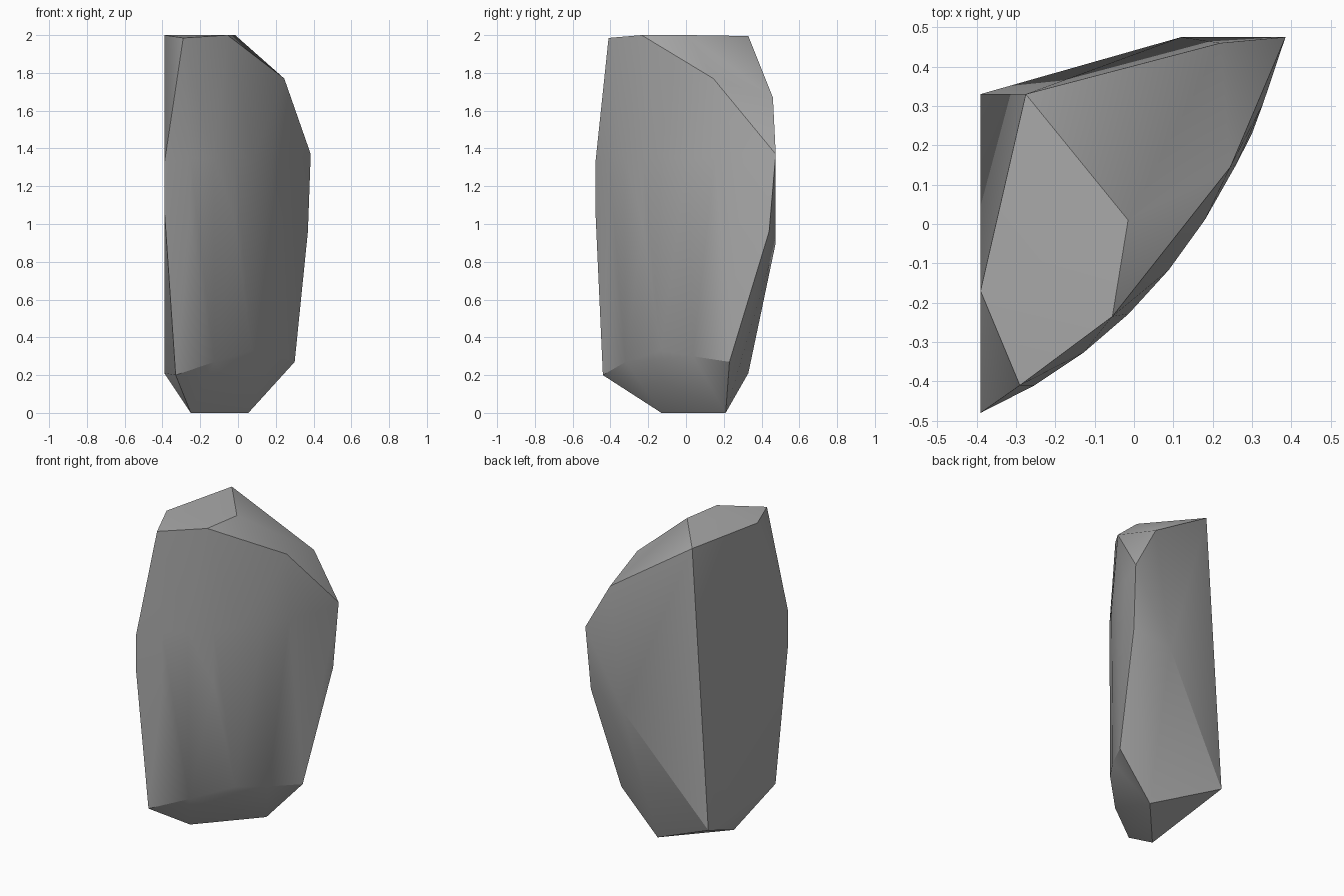
import bpy
import bmesh
import math
from mathutils import Vector

cube = bpy.data.objects.get("Cube")
if cube:
    bpy.data.objects.remove(cube, do_unlink=True)


def make_material(name, value):
    material = bpy.data.materials.new(name)
    material.use_nodes = True
    colour = (value, value, value, 1)
    material.diffuse_color = colour
    material.node_tree.nodes["Principled BSDF"].inputs["Base Color"].default_value = colour
    return material


def bulge(t, z, scale=1.0):
    """Point on the rounded outer side of the rock, at height z."""
    start, control, end = Vector((-.39, -.48)), Vector((.18, -.23)), Vector((.385, .475))
    point = start * (1 - t) ** 2 + control * 2 * t * (1 - t) + end * t * t
    return (point.x * scale, point.y * scale, z)


# Flat top facet
top_facet = [(-.29, -.41, 1.985), (-.055, -.235, 2), (-.015, .01, 2),
             (-.275, .33, 1.995), (-.39, -.17, 2)]

# Chipped shoulder, falling from the top to the rear edge
shoulder = [(.245, .145, 1.77), (.22, .46, 1.67), (.385, .475, 1.37)]

# Broken flat side and back
side_break = [(-.39, -.48, 1.32), (-.39, -.48, 1.08), (-.39, .33, .21)]
back_break = [(.12, .475, .9), (.37, .44, .96)]

# Keel the rock rests on, and the corners of the undercut above it
keel = [(-.25, -.13, 0), (.055, .21, 0)]
undercut = [(-.33, -.44, .2), (.3, .23, .27),
            bulge(.25, .27, .98), bulge(.48, .33, .98), bulge(.65, .3, .98)]

# Rounded outer skin
skin = []
for step in range(1, 8):
    t = step / 8
    skin += [bulge(t, 1.0), bulge(t, 1.35)]

# Wrap the corners into one solid
bm = bmesh.new()
for corner in top_facet + shoulder + side_break + back_break + keel + undercut + skin:
    bm.verts.new(corner)
hull = bmesh.ops.convex_hull(bm, input=bm.verts[:])
bmesh.ops.delete(bm, geom=[v for v in bm.verts if not v.link_faces], context='VERTS')
bmesh.ops.dissolve_limit(bm, angle_limit=math.radians(1), verts=bm.verts[:], edges=bm.edges[:])
bmesh.ops.recalc_face_normals(bm, faces=bm.faces[:])

mesh = bpy.data.meshes.new("rock_shard")
bm.to_mesh(mesh)
bm.free()
mesh.materials.append(make_material("stone grey", .4))

rock = bpy.data.objects.new("rock_shard", mesh)
bpy.context.collection.objects.link(rock)

# Smooth the skin and keep the broken edges sharp
bpy.ops.object.select_all(action='DESELECT')
rock.select_set(True)
bpy.context.view_layer.objects.active = rock
bpy.ops.object.shade_smooth_by_angle(angle=math.radians(30))
